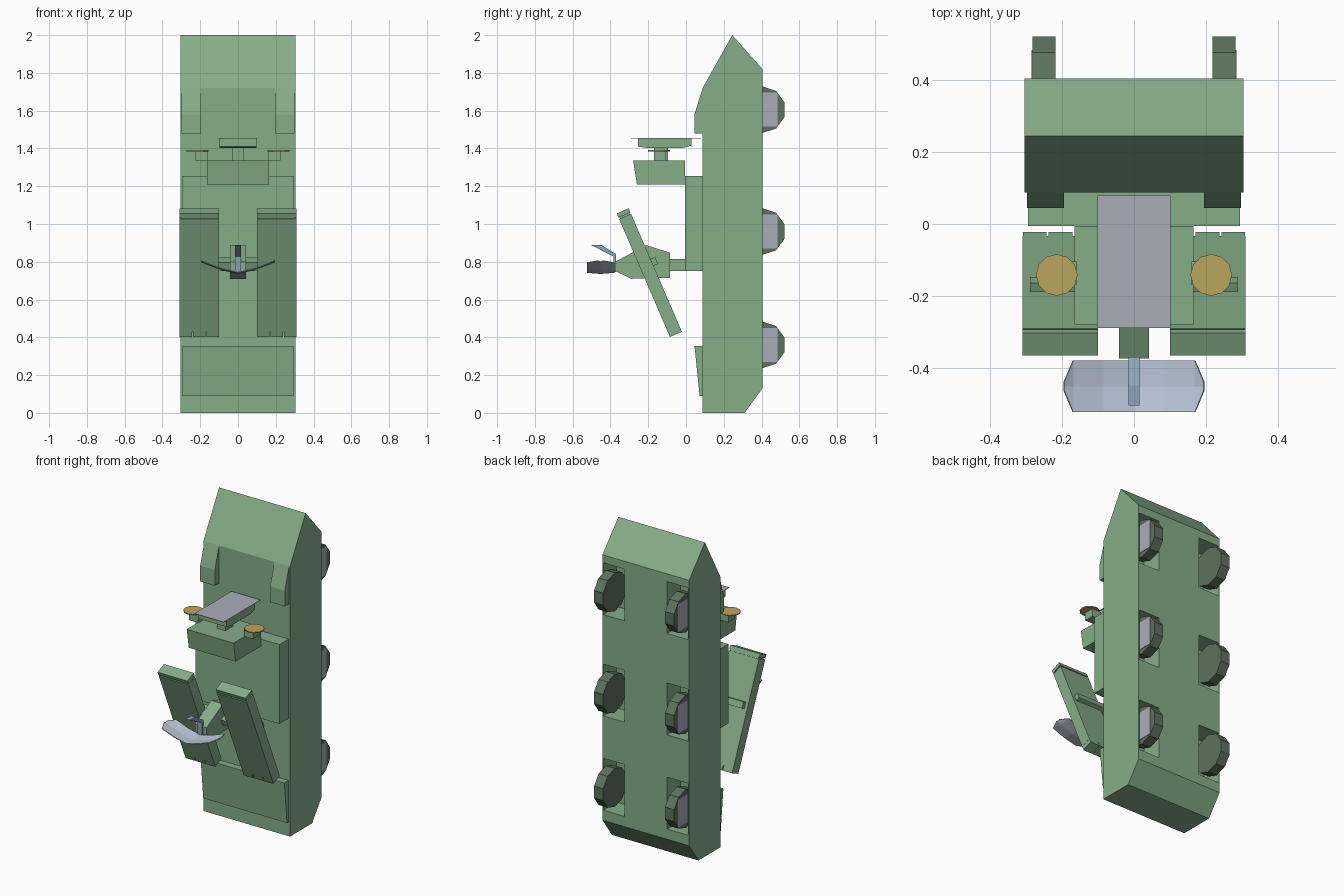
import bpy, bmesh, math
from mathutils import Vector, Matrix

if "Cube" in bpy.data.objects:
    bpy.data.objects.remove(bpy.data.objects["Cube"])

def mat(name, c):
    m = bpy.data.materials.new(name)
    m.diffuse_color = (*c, 1)
    m.use_nodes = True
    m.node_tree.nodes["Principled BSDF"].inputs["Base Color"].default_value = m.diffuse_color
    return m

GREEN = mat("green", (0.24, 0.42, 0.25))
DARK = mat("dark_green", (0.11, 0.17, 0.11))
GOLD = mat("gold", (0.50, 0.38, 0.11))
GREY = mat("grey", (0.40, 0.42, 0.48))
BLUE = mat("blue_grey", (0.27, 0.37, 0.48))
PALE = mat("pale_blue", (0.52, 0.60, 0.72))

def finish(bm, name, m):
    bmesh.ops.recalc_face_normals(bm, faces=bm.faces)
    me = bpy.data.meshes.new(name)
    bm.to_mesh(me)
    bm.free()
    ob = bpy.data.objects.new(name, me)
    bpy.context.collection.objects.link(ob)
    me.materials.append(m)
    return ob

def prism(name, yz, x0, x1, m=GREEN):
    """Extrude a side profile (y, z) from x0 to x1."""
    bm = bmesh.new()
    f = bm.faces.new([bm.verts.new((x0, y, z)) for y, z in yz])
    r = bmesh.ops.extrude_face_region(bm, geom=[f])
    vs = [v for v in r["geom"] if isinstance(v, bmesh.types.BMVert)]
    bmesh.ops.translate(bm, verts=vs, vec=(x1 - x0, 0, 0))
    return finish(bm, name, m)

def box(name, x0, x1, y0, y1, z0, z1, m=GREEN):
    return prism(name, [(y0, z0), (y1, z0), (y1, z1), (y0, z1)], x0, x1, m)

def both(fn, name, a, x0, x1, m=GREEN):
    for side, s in (("right", 1), ("left", -1)):
        fn(f"{name}_{side}", a, s * x0, s * x1, m)

# Hull with wheel wells cut up into the belly
hull = prism("hull", [(.088, 0), (.31, 0), (.405, .13), (.405, 1.82),
                      (.245, 2), (.088, 1.72)], -.305, .305)
WHEELS = (.36, .96, 1.605)
for i, z in enumerate(WHEELS):
    for s in (1, -1):
        c = box(f"well_cutter_{i}_{s}", s * .15, s * .299, .27, .6, z - .165, z + .165)
        c.hide_render = True
        c.hide_viewport = True
        mod = hull.modifiers.new("well", 'BOOLEAN')
        mod.object = c
        mod.solver = 'EXACT'

# Hatches at the nose and engine cover at the tail
both(prism, "crew_hatch", [(.045, 1.48), (.1, 1.48), (.1, 1.72), (.088, 1.72), (.045, 1.58)], .195, .298)
prism("engine_cover", [(.045, .355), (.1, .355), (.1, .09), (.072, .09)], -.295, .295)

# Wheels: ten-sided, with square grey hub plates
for i, z in enumerate(WHEELS):
    prof = [(.405 + .123 * math.cos(a), z + .123 * math.sin(a))
            for a in (math.tau * (k + .5) / 10 for k in range(10))]
    hub = [(.325, z - .09), (.485, z - .09), (.485, z + .09), (.325, z + .09)]
    both(prism, f"wheel_{i}", prof, .218, .282, DARK)
    both(prism, f"hub_{i}", hub, .282, .285, GREY)

# Turret base, sensor head and post
box("turret_base", -.295, .295, -.005, .09, .75, 1.255)
prism("turret_head", [(-.005, 1.21), (-.26, 1.21), (-.28, 1.335), (-.005, 1.335)], -.165, .165)
box("sensor_post", -.03, .03, -.17, -.095, 1.335, 1.41)

# Sensor pod with flat panel on top
prism("sensor_pod", [(-.255, 1.453), (-.255, 1.41), (-.2, 1.402), (-.02, 1.402),
                     (.03, 1.415), (.03, 1.453)], -.099, .099)
box("sensor_panel", -.102, .102, -.29, .08, 1.453, 1.456, GREY)

# Gold dishes on brackets
for side, s in (("right", 1), ("left", -1)):
    box(f"dish_bracket_{side}", s * .16, s * .225, -.17, -.105, 1.335, 1.385)
    bm = bmesh.new()
    bmesh.ops.create_cone(bm, cap_ends=True, segments=12, radius1=.058, radius2=.058, depth=.006)
    bmesh.ops.transform(bm, verts=bm.verts,
                        matrix=Matrix.Translation((s * .215, -.142, 1.388)))
    finish(bm, f"gold_dish_{side}", GOLD)

# Tilted launcher panels: local u runs up the panel, v across its thickness
up = Vector((-.28, .65)).normalized()
out = Vector((up.y, -up.x))
base = Vector((-.085, .402))

def slab(u0, u1, v0, v1):
    return [tuple(base + up * u + out * v) for u, v in ((u0, v0), (u1, v0), (u1, v1), (u0, v1))]

both(prism, "launcher", slab(.03, .68, 0, .069), .1, .305)
both(prism, "launcher_rim", slab(.68, .688, .006, .063), .103, .302)
both(prism, "launcher_cap", slab(.688, .712, 0, .069), .1, .31)
for k in range(3):
    x = .1 + k * .0715
    both(prism, f"launcher_tube_{k}", slab(0, .03, 0, .069), x, x + .066)
both(prism, "launcher_side", slab(.03, .68, 0, .069), .305, .31)

# Pivot through the launchers and central mast
prism("launcher_pivot", slab(.38, .42, .02, .095), -.29, .29)
box("turret_link", -.1, .1, -.09, 0, .75, .815)
prism("mast", [(-.375, .8), (-.21, .888), (-.085, .848), (-.085, .715),
               (-.29, .71), (-.375, .752)], -.042, .042)

# Feed arm and curved radar dish
prism("feed_arm", [(-.385, .745), (-.37, .745), (-.37, .84), (-.45, .89), (-.505, .89),
                   (-.385, .828)], -.015, .015, BLUE)
bm = bmesh.new()
rows = []
for x in (-.195, -.17, -.085, 0, .085, .17, .195):
    h = .012 if abs(x) > .18 else .072
    z = .738 + .062 * (abs(x) / .195) ** 1.4
    rows.append([bm.verts.new((x, -.452 + t * h, z + .006 * t * t)) for t in (-1, 0, 1)])
for a, b in zip(rows, rows[1:]):
    for j in (0, 1):
        bm.faces.new((a[j], a[j + 1], b[j + 1], b[j]))
dish = finish(bm, "radar_dish", PALE)
mod = dish.modifiers.new("thickness", 'SOLIDIFY')
mod.thickness = .005
mod.offset = 0
